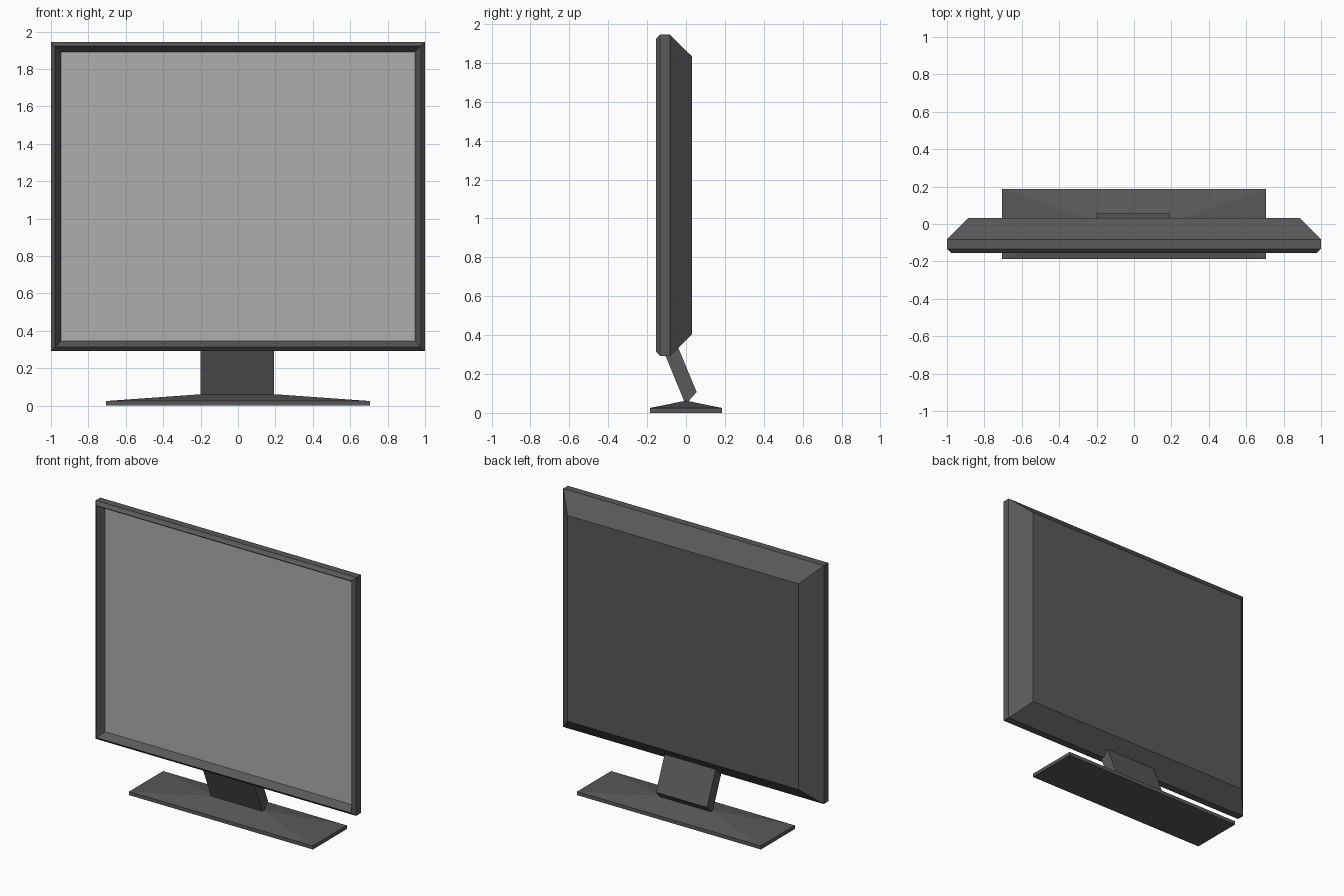
import bpy, bmesh

if "Cube" in bpy.data.objects:
    bpy.data.objects.remove(bpy.data.objects["Cube"])


def material(name, value):
    mat = bpy.data.materials.new(name)
    mat.diffuse_color = (value, value, value, 1)
    mat.use_nodes = True
    mat.node_tree.nodes["Principled BSDF"].inputs["Base Color"].default_value = mat.diffuse_color
    return mat


DARK = material("dark_plastic", 0.1)
PANEL = material("screen_grey", 0.42)


def finish(name, bm, mat):
    bmesh.ops.recalc_face_normals(bm, faces=bm.faces)
    mesh = bpy.data.meshes.new(name)
    bm.to_mesh(mesh)
    bm.free()
    mesh.materials.append(mat)
    obj = bpy.data.objects.new(name, mesh)
    bpy.context.collection.objects.link(obj)
    return obj


def loft(name, rings, mat, cap_start=True, cap_end=True):
    """Skin a list of closed rings with equal point counts."""
    bm = bmesh.new()
    loops = [[bm.verts.new(p) for p in ring] for ring in rings]
    for a, b in zip(loops, loops[1:]):
        n = len(a)
        for i in range(n):
            j = (i + 1) % n
            bm.faces.new((a[i], a[j], b[j], b[i]))
    if cap_start:
        bm.faces.new(loops[0])
    if cap_end:
        bm.faces.new(loops[-1])
    return finish(name, bm, mat)


def upright(inset, y):
    """Rectangle of the display outline, inset, at depth y."""
    x, lo, hi = 1 - inset, 0.292 + inset, 1.945 - inset
    return [(-x, y, lo), (x, y, lo), (x, y, hi), (-x, y, hi)]


def flat(x, y, z):
    return [(-x, -y, z), (x, -y, z), (x, y, z), (-x, y, z)]


# Display housing: recessed bezel, chamfered rim, tapered back
SCREEN_Y = -0.105
housing = [(0.053, SCREEN_Y), (0.022, -0.155), (0.0, -0.133), (0.0, -0.082), (0.113, 0.032)]
loft("display_housing", [upright(*p) for p in housing], DARK, cap_start=False)

# Screen panel filling the bezel opening
bm = bmesh.new()
bm.faces.new([bm.verts.new(p) for p in upright(0.053, SCREEN_Y)])
screen = finish("screen", bm, PANEL)
if screen.data.polygons[0].normal.y > 0:
    screen.data.flip_normals()

# Base: thin slab with a hipped top
loft("stand_base", [flat(0.705, 0.186, 0), flat(0.705, 0.186, 0.025),
                    flat(0.2, 0.01, 0.061)], DARK)

# Leaning neck: side profile extruded across x
profile = [(-0.008, 0.057), (0.01, 0.057), (0.055, 0.107), (-0.048, 0.355), (-0.112, 0.31)]
loft("stand_neck", [[(x, y, z) for y, z in profile] for x in (-0.2, 0.192)], DARK)
